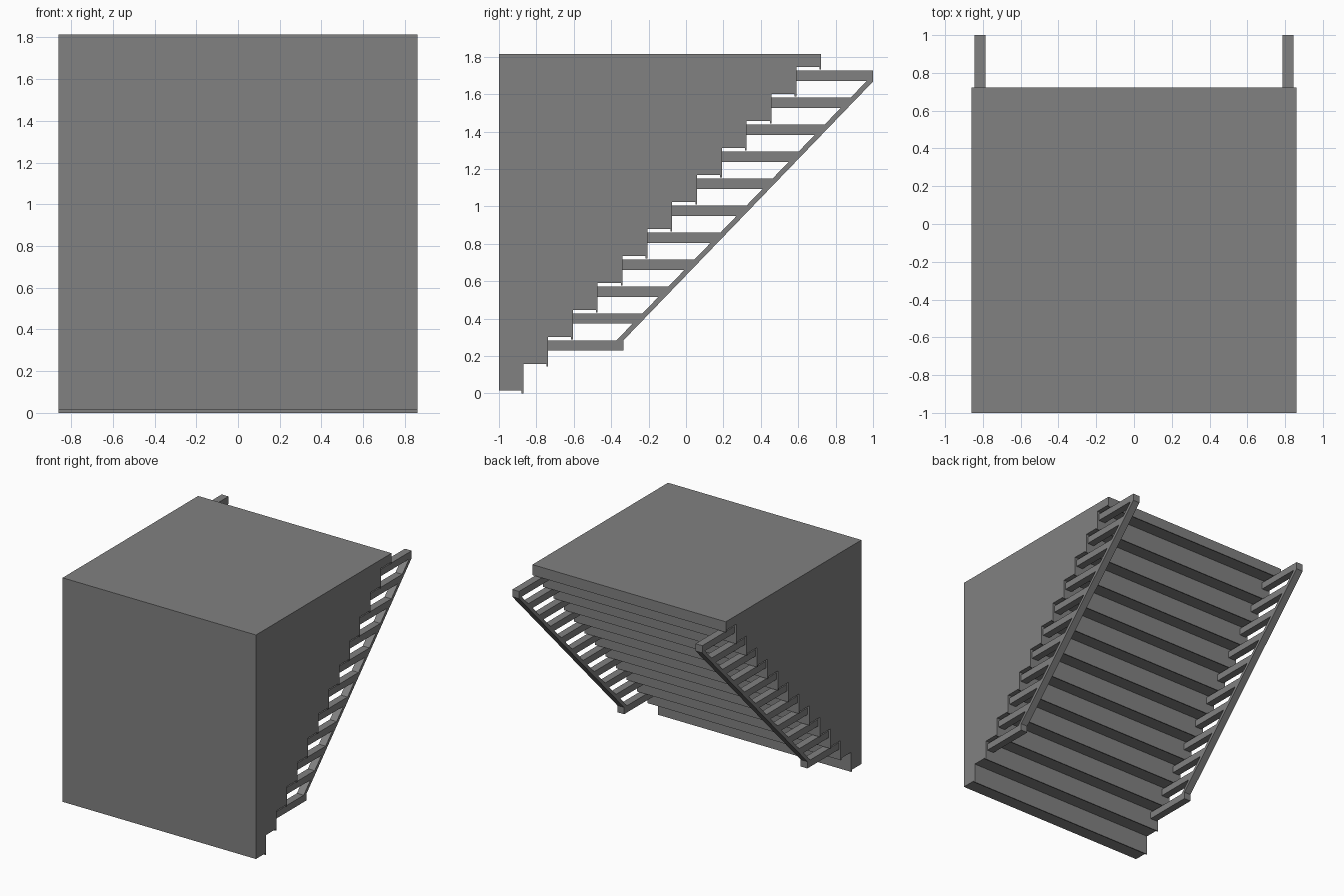
import bpy

cube = bpy.data.objects.get("Cube")
if cube:
    bpy.data.objects.remove(cube, do_unlink=True)

grey = bpy.data.materials.new("plain grey")
grey.use_nodes = True
COLOUR = (0.22, 0.22, 0.22, 1)
grey.diffuse_color = COLOUR
grey.node_tree.nodes["Principled BSDF"].inputs["Base Color"].default_value = COLOUR


def extrude_profile(name, profile, x0, x1):
    """Prism along x from a counter-clockwise (y, z) outline."""
    n = len(profile)
    verts = [(x, y, z) for x in (x0, x1) for y, z in profile]
    faces = [tuple(reversed(range(n))), tuple(range(n, 2 * n))]
    faces += [(i, (i + 1) % n, n + (i + 1) % n, n + i) for i in range(n)]
    mesh = bpy.data.meshes.new(name)
    mesh.from_pydata(verts, [], faces)
    mesh.materials.append(grey)
    obj = bpy.data.objects.new(name, mesh)
    bpy.context.collection.objects.link(obj)
    return obj


STEPS = 13
RUN, RISE = 0.1327, 0.1442
HALF_WIDTH, TOP = 0.86, 1.815
LIP_WIDTH, LIP_DROP = 0.009, 0.014

# Stepped block with a small lip hanging at the edge of every step
outline = [(-1, TOP), (-1, LIP_DROP)]
for i in range(STEPS):
    edge = -0.87 + i * RUN
    under = LIP_DROP + i * RISE
    outline += [(edge - LIP_WIDTH, under), (edge - LIP_WIDTH, under - LIP_DROP),
                (edge, under - LIP_DROP)]
    outline.append((edge, TOP if i == STEPS - 1 else under + RISE))
extrude_profile("stepped_block", outline, -HALF_WIDTH, HALF_WIDTH)

# Sloping rail and its horizontal bars on both sides
BARS, BAR_HEIGHT = 11, 0.055
RAIL_START, RAIL_END = (-0.335, 0.283), (1.0, 1.667)
RAIL_DEPTH = 0.037
slope = (RAIL_END[1] - RAIL_START[1]) / (RAIL_END[0] - RAIL_START[0])


def rail_y(z):
    return RAIL_START[0] + (z - RAIL_START[1]) / slope


for side, x0, x1 in (("left", 0.785, 0.845), ("right", -0.845, -0.785)):
    top_z = RAIL_END[1] + BAR_HEIGHT
    rail = [RAIL_START, RAIL_END, (RAIL_END[0], top_z - 0.015),
            (RAIL_END[0] - RAIL_DEPTH, RAIL_END[1]),
            (RAIL_START[0] - RAIL_DEPTH, RAIL_START[1])]
    extrude_profile(side + "_rail", rail, x0, x1)
    for i in range(BARS):
        low = RAIL_START[1] - BAR_HEIGHT + i * RISE
        high = low + BAR_HEIGHT
        start = -0.745 + i * RUN
        if i in (0, BARS - 1):
            end = RAIL_START[0] if i == 0 else RAIL_END[0]
            ends = (end, end)
        else:
            ends = (rail_y(low) - 0.01, rail_y(high) - 0.01)
        bar = [(start, low), (ends[0], low), (ends[1], high), (start, high)]
        extrude_profile(f"{side}_bar_{i + 1}", bar, x0, x1)
